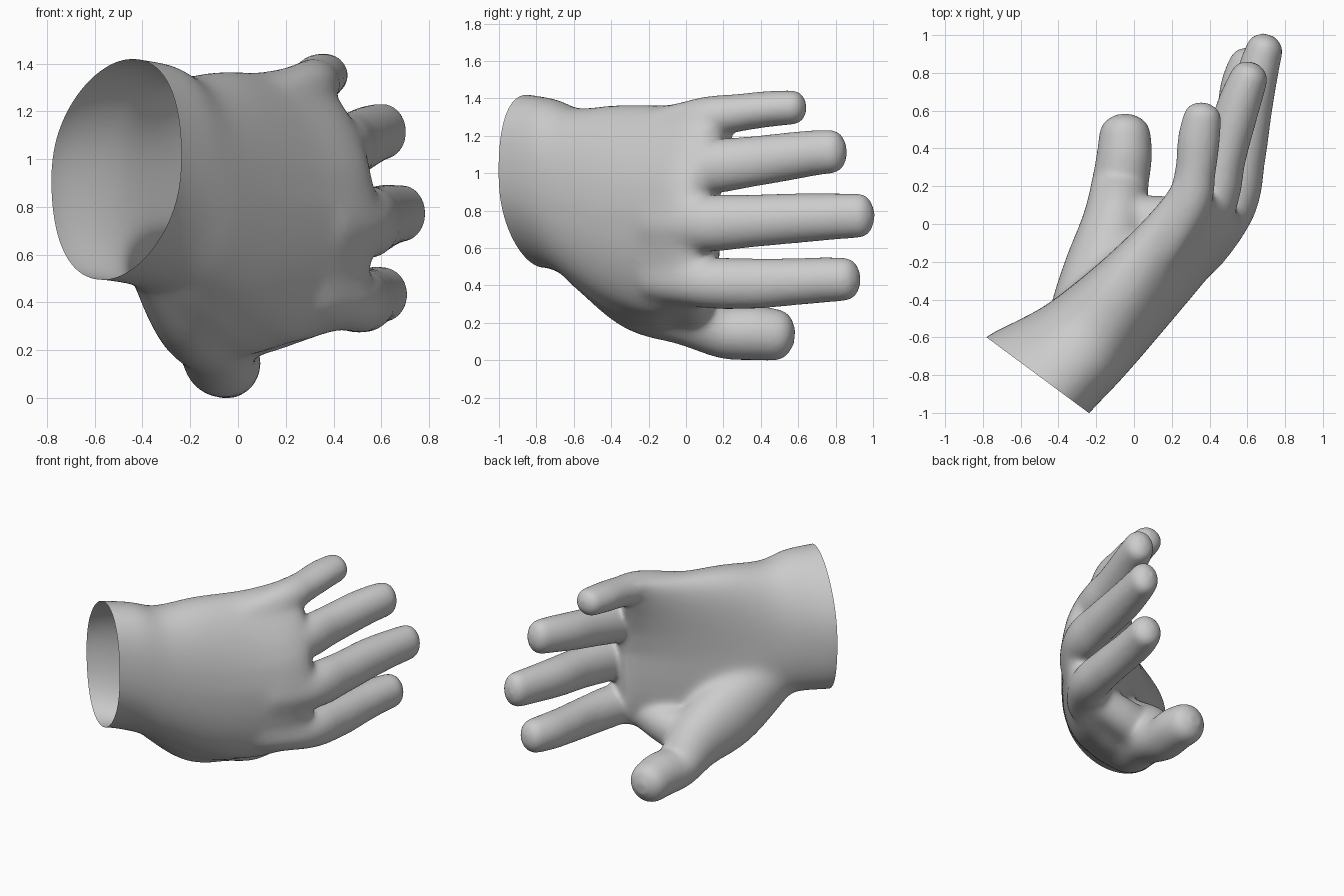
import bpy, bmesh, math
from mathutils import Vector

if "Cube" in bpy.data.objects:
    bpy.data.objects.remove(bpy.data.objects["Cube"])

U = Vector((0.804, -0.595, 0))        # across the hand, palm side to back side
AXIS = Vector((0.595, 0.804, 0))      # along the forearm
SIDES = 28
bm = bmesh.new()


def spline(rows, steps):
    """Catmull-Rom samples through rows of numbers."""
    out = []
    n = len(rows)
    for i in range(n - 1):
        a, b, c, d = (rows[min(max(k, 0), n - 1)] for k in (i - 1, i, i + 1, i + 2))
        for s in range(steps):
            t = s / steps
            out.append([0.5 * (2 * q + (r - p) * t + (2 * p - 5 * q + 4 * r - w) * t * t
                               + (3 * q - p - 3 * r + w) * t ** 3)
                        for p, q, r, w in zip(a, b, c, d)])
    out.append(list(rows[-1]))
    return out


def loft(rings):
    """Skin a closed tube through equal-length rings."""
    vs = [[bm.verts.new(p) for p in ring] for ring in rings]
    for a, b in zip(vs, vs[1:]):
        for i in range(SIDES):
            j = (i + 1) % SIDES
            bm.faces.new((a[i], a[j], b[j], b[i]))
    bm.faces.new(vs[0][::-1])
    bm.faces.new(vs[-1])


def tube(rows, blunt=3.2):
    """Round-ended limb; rows are x, y, z, side radius, height radius."""
    pts = spline(rows, 14)
    ctr = [Vector(p[:3]) for p in pts]
    run = [0.0]
    for a, b in zip(ctr, ctr[1:]):
        run.append(run[-1] + (b - a).length)
    rings = []
    for k, p in enumerate(pts):
        tan = (ctr[min(k + 1, len(ctr) - 1)] - ctr[max(k - 1, 0)]).normalized()
        side = tan.cross(Vector((0, 0, 1))).normalized()
        up = side.cross(tan)
        r = (p[3] + p[4]) / 2
        d = min(run[k], run[-1] - run[k])
        f = max(0.12, 1 - max(0, 1 - d / r) ** blunt) ** 0.5
        rings.append([ctr[k] + side * p[3] * f * math.cos(w) + up * p[4] * f * math.sin(w)
                      for w in (math.tau * i / SIDES for i in range(SIDES))])
    loft(rings)


# Wrist and palm: back x, back y, thickness, low z, high z, upper bend, lower bend, squareness
palm = [(-0.34, -1.13, 0.70, 0.51, 1.46, 0.09, -0.08, 1.0),
        (-0.235, -1.00, 0.68, 0.51, 1.445, 0.09, -0.08, 1.0),
        (-0.10, -0.86, 0.61, 0.48, 1.42, 0.05, -0.05, 0.96),
        (0.00, -0.75, 0.56, 0.43, 1.37, 0.00, -0.03, 0.9),
        (0.18, -0.54, 0.50, 0.31, 1.39, -0.07, -0.03, 0.85),
        (0.365, -0.32, 0.44, 0.245, 1.39, -0.13, -0.04, 0.85),
        (0.52, -0.13, 0.38, 0.28, 1.405, -0.19, -0.04, 0.85),
        (0.58, -0.01, 0.31, 0.31, 1.41, -0.24, -0.04, 0.85),
        (0.56, 0.06, 0.19, 0.34, 1.34, -0.25, -0.03, 0.85)]
rings = []
for bx, by, th, lo, hi, top, low, e in spline(palm, 6):
    mid = Vector((bx, by, (lo + hi) / 2)) - U * th / 2
    ring = []
    for i in range(SIDES):
        c, s = math.cos(math.tau * i / SIDES), math.sin(math.tau * i / SIDES)
        c = math.copysign(abs(c) ** e, c)
        t = math.copysign(abs(s) ** e, s)
        bend = (top if t > 0 else low) * abs(t) ** 1.6
        ring.append(mid + U * (c * th / 2 + bend) + Vector((0, 0, t * (hi - lo) / 2)))
    rings.append(ring)
loft(rings)

# Index, middle, ring and little fingers, rooted inside the palm
tube([(0.27, -0.24, 0.46, 0.09, 0.11), (0.46, 0.07, 0.435, 0.13, 0.135),
      (0.53, 0.35, 0.43, 0.117, 0.134), (0.555, 0.58, 0.44, 0.117, 0.125),
      (0.58, 0.75, 0.45, 0.115, 0.12), (0.635, 0.925, 0.455, 0.095, 0.11)])
tube([(0.33, -0.25, 0.74, 0.09, 0.12), (0.51, 0.07, 0.75, 0.13, 0.152),
      (0.575, 0.35, 0.765, 0.12, 0.14), (0.61, 0.60, 0.78, 0.12, 0.132),
      (0.66, 0.82, 0.79, 0.107, 0.122), (0.715, 1.0, 0.795, 0.09, 0.115)])
tube([(0.24, -0.24, 1.03, 0.09, 0.12), (0.41, 0.08, 1.05, 0.125, 0.145),
      (0.48, 0.35, 1.082, 0.112, 0.134), (0.53, 0.55, 1.11, 0.115, 0.127),
      (0.58, 0.70, 1.13, 0.108, 0.12), (0.64, 0.85, 1.14, 0.09, 0.112)])
tube([(0.11, -0.25, 1.25, 0.07, 0.09), (0.28, 0.07, 1.31, 0.115, 0.115),
      (0.325, 0.28, 1.343, 0.107, 0.10), (0.345, 0.46, 1.365, 0.11, 0.095),
      (0.375, 0.64, 1.375, 0.09, 0.088)])

# Thumb with the muscle at its base
tube([(-0.42, -0.72, 0.76, 0.10, 0.14), (-0.265, -0.45, 0.57, 0.18, 0.22),
      (-0.165, -0.22, 0.41, 0.20, 0.25), (-0.10, 0.00, 0.30, 0.18, 0.21),
      (-0.075, 0.20, 0.18, 0.152, 0.15), (-0.05, 0.38, 0.165, 0.145, 0.145),
      (-0.05, 0.58, 0.145, 0.125, 0.13)])
# Web between thumb and index finger, and flesh under the hand
tube([(-0.16, -0.10, 0.33, 0.13, 0.14), (0.06, 0.02, 0.33, 0.13, 0.14),
      (0.40, 0.01, 0.42, 0.10, 0.11)])
tube([(-0.26, -0.62, 0.60, 0.10, 0.14), (-0.10, -0.38, 0.43, 0.14, 0.15),
      (0.05, -0.15, 0.34, 0.14, 0.14), (0.24, 0.0, 0.39, 0.10, 0.10)])
# Heel of the palm below the little finger
tube([(-0.33, -0.69, 1.08, 0.07, 0.14), (-0.10, -0.36, 1.14, 0.14, 0.21),
      (0.09, -0.12, 1.19, 0.12, 0.19), (0.24, 0.10, 1.25, 0.08, 0.12)])

# Fuse the parts into one skin
bmesh.ops.recalc_face_normals(bm, faces=bm.faces)
mesh = bpy.data.meshes.new("hand")
bm.to_mesh(mesh)
bm.free()
hand = bpy.data.objects.new("hand", mesh)
bpy.context.collection.objects.link(hand)


def bake():
    """Replace the mesh by its modified result."""
    graph = bpy.context.evaluated_depsgraph_get()
    skin = bpy.data.meshes.new_from_object(hand.evaluated_get(graph))
    hand.modifiers.clear()
    hand.data = skin
    return skin


fuse = hand.modifiers.new("fuse", 'REMESH')
fuse.mode = 'VOXEL'
fuse.voxel_size = 0.012
soft = hand.modifiers.new("soften", 'SMOOTH')
soft.iterations = 8
skin = bake()

# Melt the palm parts together, fading out along the fingers
group = hand.vertex_groups.new(name="palm")
for v in skin.vertices:
    w = min(1, max(0, (0.2 - v.co.y) / 0.22))
    if w > 0:
        group.add([v.index], w, 'REPLACE')
melt = hand.modifiers.new("melt", 'SMOOTH')
melt.vertex_group = "palm"
melt.iterations = 130
light = hand.modifiers.new("simplify", 'DECIMATE')
light.ratio = 0.2
skin = bake()

# Cut the wrist open
bm = bmesh.new()
bm.from_mesh(skin)
bmesh.ops.bisect_plane(bm, geom=bm.verts[:] + bm.edges[:] + bm.faces[:],
                       plane_co=(-0.51, -0.80, 0), plane_no=AXIS, clear_inner=True)
drop = min(v.co.z for v in bm.verts)
bmesh.ops.translate(bm, vec=(0, 0, -drop), verts=bm.verts)
bm.to_mesh(skin)
bm.free()

grey = bpy.data.materials.new("plain grey")
grey.diffuse_color = (0.6, 0.6, 0.6, 1)
grey.use_nodes = True
grey.node_tree.nodes["Principled BSDF"].inputs["Base Color"].default_value = grey.diffuse_color
skin.materials.clear()
skin.materials.append(grey)
bpy.context.view_layer.objects.active = hand
hand.select_set(True)
bpy.ops.object.shade_smooth()
